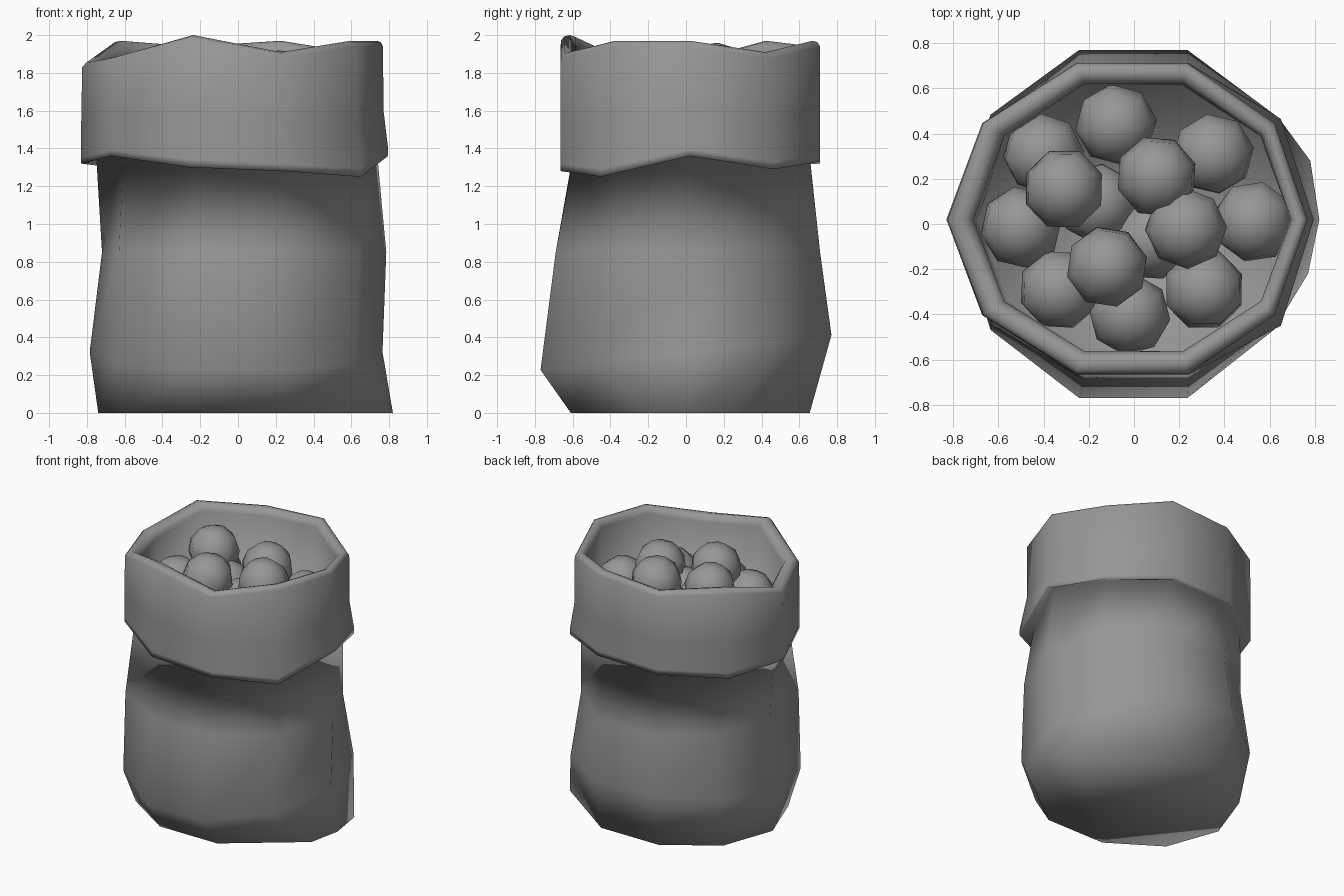
import bpy, bmesh, math, random

if "Cube" in bpy.data.objects:
    bpy.data.objects.remove(bpy.data.objects["Cube"])

random.seed(4)
SIDES = 10
S72 = math.sin(math.radians(72))

# Height of the rim and of the cuff hem at each of the ten corners (from +x, anticlockwise)
RIM = [1.97, 1.91, 1.97, 1.94, 1.97, 1.86, 1.89, 2.0, 1.91, 1.97]
HEM = [1.36, 1.29, 1.33, 1.32, 1.30, 1.32, 1.36, 1.30, 1.28, 1.25]

# Dark cloth colour
dark = bpy.data.materials.new("dark_grey")
dark.diffuse_color = (0.31, 0.31, 0.31, 1)
dark.use_nodes = True
dark.node_tree.nodes["Principled BSDF"].inputs["Base Color"].default_value = dark.diffuse_color


def ring(bm, z, left, right, front, back, cy=0.02, tilt=0.0, move={}):
    """Ten-sided loop; z is a number or corner heights; move re-places single corners."""
    verts = []
    for i in range(SIDES):
        a = 2 * math.pi * i / SIDES
        c, s = math.cos(a), math.sin(a)
        x = c * (right if c > 0 else left)
        y = cy + s / S72 * ((back - cy) if s > 0 else (front + cy))
        x, y = move.get(i, (x, y))
        h = z[i] if isinstance(z, list) else z
        verts.append(bm.verts.new((x, y, h + tilt * y)))
    return verts


def drop(heights, d):
    return [h - d for h in heights]


def blend(t):
    return [h + (r - h) * t for h, r in zip(HEM, RIM)]


def finish(name, bm):
    bmesh.ops.recalc_face_normals(bm, faces=bm.faces)
    for f in bm.faces:
        f.smooth = True
    me = bpy.data.meshes.new(name)
    bm.to_mesh(me)
    bm.free()
    me.materials.append(dark)
    ob = bpy.data.objects.new(name, me)
    bpy.context.collection.objects.link(ob)
    return ob


# Sack: body, folded cuff, rolled rim and inner lining as one continuous skin
bm = bmesh.new()
flare = {1: (0.65, 0.465), 9: (0.65, -0.45)}
loops = [
    ring(bm, 0.0, 0.74, 0.82, 0.61, 0.655, move={1: (0.78, 0.28), 9: (0.77, -0.22)}),
    ring(bm, 0.32, 0.785, 0.765, 0.77, 0.77, tilt=0.12, move={1: (0.64, 0.47)}),
    ring(bm, 0.85, 0.72, 0.785, 0.69, 0.71, move={1: (0.60, 0.40), 6: (-0.63, -0.45)}),
    ring(bm, drop(HEM, -0.03), 0.75, 0.735, 0.605, 0.655),
    ring(bm, HEM, 0.83, 0.795, 0.665, 0.71, move=flare),
    ring(bm, blend(0.06), 0.83, 0.795, 0.665, 0.71, move=flare),
    ring(bm, blend(0.4), 0.83, 0.77, 0.665, 0.71),
    ring(bm, drop(RIM, 0.03), 0.825, 0.768, 0.663, 0.71),
    ring(bm, drop(RIM, 0.007), 0.805, 0.755, 0.645, 0.695),
    ring(bm, RIM, 0.77, 0.735, 0.615, 0.67),
    ring(bm, drop(RIM, 0.01), 0.735, 0.71, 0.585, 0.64),
    ring(bm, drop(RIM, 0.05), 0.71, 0.695, 0.565, 0.62),
    ring(bm, 1.42, 0.69, 0.69, 0.56, 0.61),
]
for lo, hi in zip(loops, loops[1:]):
    for i in range(SIDES):
        j = (i + 1) % SIDES
        bm.faces.new((lo[i], lo[j], hi[j], hi[i]))
bm.faces.new(loops[0])
bm.faces.new(loops[-1])
finish("sack", bm)

# Round contents: lower layer against the lining, then the heap on top
BALLS = [
    (-0.08, 0.44, 1.56), (0.35, 0.31, 1.55), (-0.40, 0.31, 1.55),
    (-0.50, -0.015, 1.56), (0.53, 0.01, 1.55), (-0.33, -0.29, 1.56),
    (0.31, -0.29, 1.56), (-0.02, -0.40, 1.56), (-0.16, 0.09, 1.58),
    (0.07, -0.07, 1.56), (-0.31, 0.155, 1.78), (0.10, 0.21, 1.74),
    (0.23, -0.02, 1.74), (-0.12, -0.19, 1.75),
]
for n, pos in enumerate(BALLS):
    bm = bmesh.new()
    bmesh.ops.create_uvsphere(bm, u_segments=8, v_segments=6, radius=0.182)
    ob = finish(f"ball_{n + 1:02d}", bm)
    ob.location = pos
    ob.rotation_euler = [random.uniform(-0.2, 0.2), random.uniform(-0.2, 0.2),
                         random.uniform(0, math.tau)]
